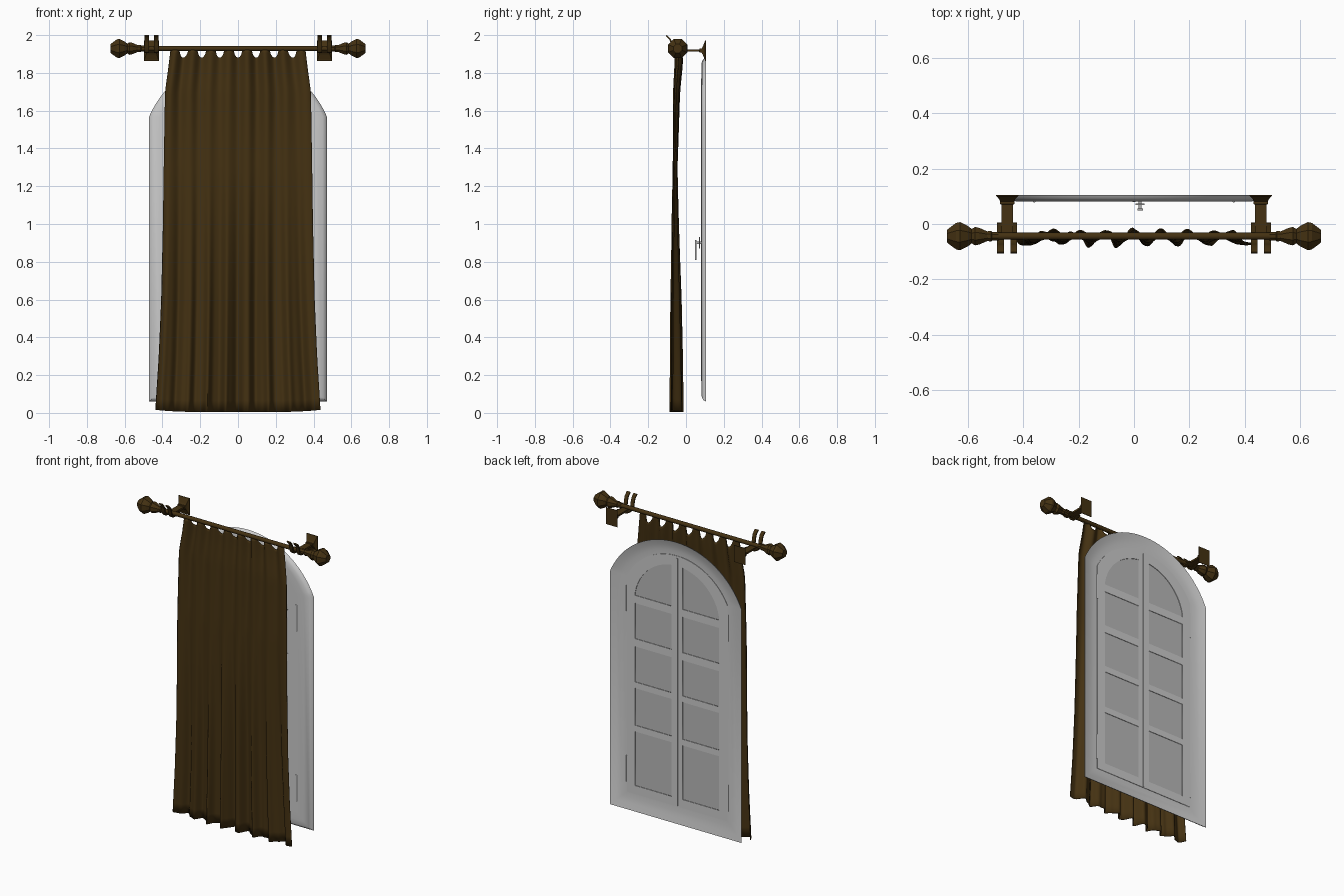
import bpy, bmesh, math
from mathutils import Vector

if "Cube" in bpy.data.objects:
    bpy.data.objects.remove(bpy.data.objects["Cube"], do_unlink=True)


def material(name, rgb):
    m = bpy.data.materials.new(name)
    m.use_nodes = True
    m.diffuse_color = (*rgb, 1)
    bsdf = next(n for n in m.node_tree.nodes if n.type == 'BSDF_PRINCIPLED')
    bsdf.inputs["Base Color"].default_value = (*rgb, 1)
    bsdf.inputs["Roughness"].default_value = 0.7
    return m


BROWN = material("dark brown", (0.058, 0.031, 0.006))
WHITE = material("pale grey paint", (0.60, 0.60, 0.60))
GLASS = material("grey pane", (0.48, 0.48, 0.48))
METAL = material("grey metal", (0.42, 0.42, 0.42))


def finish(name, bm, mat, smooth=None):
    bmesh.ops.recalc_face_normals(bm, faces=bm.faces)
    me = bpy.data.meshes.new(name)
    bm.to_mesh(me)
    bm.free()
    me.materials.append(mat)
    ob = bpy.data.objects.new(name, me)
    bpy.context.collection.objects.link(ob)
    if smooth:
        bpy.ops.object.select_all(action='DESELECT')
        bpy.context.view_layer.objects.active = ob
        ob.select_set(True)
        bpy.ops.object.shade_smooth_by_angle(angle=math.radians(smooth))
    return ob


def loft(name, rings, mat, smooth=None, cyclic=False):
    """Skin a list of equal closed rings; cap the ends unless cyclic."""
    bm = bmesh.new()
    rows = [[bm.verts.new(p) for p in r] for r in rings]
    n = len(rows[0])
    pairs = list(zip(rows, rows[1:])) + ([(rows[-1], rows[0])] if cyclic else [])
    for a, b in pairs:
        for i in range(n):
            j = (i + 1) % n
            bm.faces.new((a[i], a[j], b[j], b[i]))
    if not cyclic:
        bm.faces.new(rows[0])
        bm.faces.new(rows[-1])
    return finish(name, bm, mat, smooth)


def box(name, lo, hi, mat):
    rings = [[(lo[0], lo[1], z), (hi[0], lo[1], z), (hi[0], hi[1], z), (lo[0], hi[1], z)]
             for z in (lo[2], hi[2])]
    return loft(name, rings, mat)


def lathe_x(name, profile, y, z, sides, mat, smooth=None):
    rings = [[(x, y + r * math.cos(a), z + r * math.sin(a))
              for a in (math.tau * (i + 0.5) / sides for i in range(sides))] for x, r in profile]
    return loft(name, rings, mat, smooth)


def arch(half, bottom, centre, radius, n=32):
    """Arched outline as (x, z) points."""
    a0 = math.acos(half / radius)
    arc = [(radius * math.cos(a), centre + radius * math.sin(a))
           for a in (a0 + (math.pi - 2 * a0) * i / n for i in range(n + 1))]
    return [(-half, bottom), (half, bottom)] + arc


def flat_panel(name, outlines, y, depth, mat):
    """Extruded flat panel; outlines after the first become holes."""
    cu = bpy.data.curves.new(name, 'CURVE')
    cu.dimensions, cu.fill_mode, cu.extrude = '2D', 'BOTH', depth / 2
    for pts in outlines:
        s = cu.splines.new('POLY')
        s.points.add(len(pts) - 1)
        for p, (x, z) in zip(s.points, pts):
            p.co = (x, z, 0, 1)
        s.use_cyclic_u = True
    tmp = bpy.data.objects.new(name + "_outline", cu)
    bpy.context.collection.objects.link(tmp)
    dg = bpy.context.evaluated_depsgraph_get()
    me = bpy.data.meshes.new_from_object(tmp.evaluated_get(dg))
    bm = bmesh.new()
    bm.from_mesh(me)
    bpy.data.objects.remove(tmp, do_unlink=True)
    for v in bm.verts:
        v.co = Vector((v.co.x, y - v.co.z, v.co.y))
    bmesh.ops.remove_doubles(bm, verts=bm.verts, dist=0.0001)
    return finish(name, bm, mat)


# Splayed window frame
OUTER = arch(0.47, 0.06, 1.369, 0.511)
INNER = arch(0.36, 0.165, 1.385, 0.40)
section = [(0, 0.105), (0.06, 0.093), (0.2, 0.084), (0.5, 0.081), (1, 0.081),
           (1, 0.088), (0.7, 0.089), (0.35, 0.094)]
loft("window_frame",
     [[(a[0] + (b[0] - a[0]) * s, y, a[1] + (b[1] - a[1]) * s) for a, b in zip(OUTER, INNER)]
      for s, y in section], WHITE, smooth=40, cyclic=True)

# Sash with two columns of pane openings
X0, X1 = 0.04, 0.30
half_panes = [[(X0, lo), (X1, lo), (X1, hi), (X0, hi)]
              for lo, hi in ((0.22, 0.57), (0.61, 0.85), (0.89, 1.12), (1.17, 1.40))]
R, C = 0.305, 1.415
a0, a1 = math.acos(X1 / R), math.acos(X0 / R)
half_panes.append([(X0, 1.45), (X1, 1.45)] +
                  [(R * math.cos(a), C + R * math.sin(a))
                   for a in (a0 + (a1 - a0) * i / 12 for i in range(13))])
holes = half_panes + [[(-x, z) for x, z in p] for p in half_panes]
flat_panel("window_sash", [INNER] + holes, 0.086, 0.010, WHITE)
flat_panel("window_glass", [arch(0.35, 0.18, 1.385, 0.385)], 0.086, 0.003, GLASS)
box("meeting_rail", (-0.006, 0.079, 0.17), (0.006, 0.093, 1.77), WHITE)

# Hinges
for side, s in (("left", 1), ("right", -1)):
    for level, z in (("lower", 0.23), ("upper", 1.33)):
        loft(f"{level}_hinge_{side}",
             [[(s * 0.36 + 0.007 * math.cos(math.tau * i / 10),
                0.085 + 0.007 * math.sin(math.tau * i / 10), h) for i in range(10)]
              for h in (z, z + 0.17)], WHITE, smooth=40)

# Handle
box("handle_plate", (0.006, 0.068, 0.87), (0.038, 0.074, 0.93), METAL)
box("handle_spindle", (0.017, 0.052, 0.895), (0.027, 0.082, 0.907), METAL)
box("handle_lever", (0.012, 0.048, 0.81), (0.032, 0.056, 0.915), METAL)

# Rod and finials
RY, RZ = -0.044, 1.929
lathe_x("curtain_rod", [(-0.50, 0.013), (0.50, 0.013)], RY, RZ, 16, BROWN, smooth=40)
finial = [(0.49, 0.017), (0.512, 0.017), (0.516, 0.021), (0.53, 0.019), (0.558, 0.032),
          (0.574, 0.036), (0.586, 0.028), (0.60, 0.040), (0.628, 0.055), (0.642, 0.052),
          (0.668, 0.031), (0.675, 0.025)]
for side, s in (("left", 1), ("right", -1)):
    lathe_x(f"finial_{side}", [(s * x, r) for x, r in finial], RY, RZ, 8, BROWN)

# Wall brackets: flared plate, arm, and two upturned hooks
hook = [(0.005, 1.917), (-0.03, 1.910), (-0.058, 1.912), (-0.072, 1.930),
        (-0.076, 1.955), (-0.084, 1.978), (-0.104, 1.998)]
flare = [(-0.04, 0.021, 0.006), (0.07, 0.021, 0.006), (0.072, 0.026, 0.010),
         (0.082, 0.026, 0.010), (0.088, 0.028, 0.020), (0.098, 0.036, 0.044),
         (0.101, 0.040, 0.054), (0.105, 0.040, 0.054)]
for side, s in (("left", 1), ("right", -1)):
    cx = s * 0.458
    loft(f"bracket_{side}",
         [[(cx + i * w, y, 1.918 + k * h) for i, k in ((-1, -1), (1, -1), (1, 1), (-1, 1))]
          for y, w, h in flare], BROWN)
    for part, off in (("inner", -0.024), ("outer", 0.024)):
        rings = []
        for i, p in enumerate(hook):
            d = Vector(hook[min(i + 1, len(hook) - 1)]) - Vector(hook[max(i - 1, 0)])
            nrm = Vector((-d.y, d.x)).normalized() * 0.004
            rings.append([(cx + s * off + a * 0.012, p[0] + b * nrm.x, p[1] + b * nrm.y)
                          for a, b in ((-1, -1), (1, -1), (1, 1), (-1, 1))])
        loft(f"{part}_hook_{side}", rings, BROWN, smooth=40)

# Curtain: pleated sheet with a scalloped top edge hung from the rod
# height, half width, mean depth, pleat depth
shape = [(0.0, 0.437, -0.052, 0.032), (0.3, 0.418, -0.053, 0.030), (0.6, 0.405, -0.055, 0.027),
         (1.0, 0.396, -0.058, 0.018), (1.3, 0.392, -0.058, 0.011), (1.7, 0.385, -0.050, 0.017),
         (1.83, 0.367, -0.040, 0.020), (1.93, 0.355, -0.036, 0.021)]


def shape_at(z):
    for a, b in zip(shape, shape[1:]):
        if z <= b[0]:
            t = (z - a[0]) / (b[0] - a[0])
            return [p + (q - p) * t for p, q in zip(a[1:], b[1:])]
    return shape[-1][1:]


COLS, ROWS, PLEAT = 150, 40, 0.095
bm = bmesh.new()
grid = []
for r in range(ROWS + 1):
    v = 1 - (1 - r / ROWS) ** 1.3
    row = []
    for c in range(COLS + 1):
        u = 2 * c / COLS - 1
        wave = math.cos(math.tau * u * 0.355 / PLEAT)
        top = 1.922 - 0.042 * math.sqrt(max(0, wave)) * (abs(u) < 0.93)
        hem = 0.004 + 0.012 * u ** 4
        z = hem + (top - hem) * v
        w, yc, amp = shape_at(z)
        low = 1 - v
        phase = math.tau * u * 0.355 / PLEAT + low * 0.9 * math.sin(3.1 * u + 0.6)
        fold = math.cos(phase) * (0.8 + 0.2 * math.sin(5 * u + 2 * low))
        fold += 0.2 * low * math.sin(2.3 * phase + 1)
        row.append(bm.verts.new((u * w + 0.004 * low * math.sin(phase) * (1 - u * u),
                                 yc + amp * fold, z)))
    grid.append(row)
for a, b in zip(grid, grid[1:]):
    for i in range(COLS):
        bm.faces.new((a[i], a[i + 1], b[i + 1], b[i]))
curtain = finish("curtain", bm, BROWN, smooth=60)
mod = curtain.modifiers.new("cloth_thickness", 'SOLIDIFY')
mod.thickness, mod.offset = 0.004, 0
